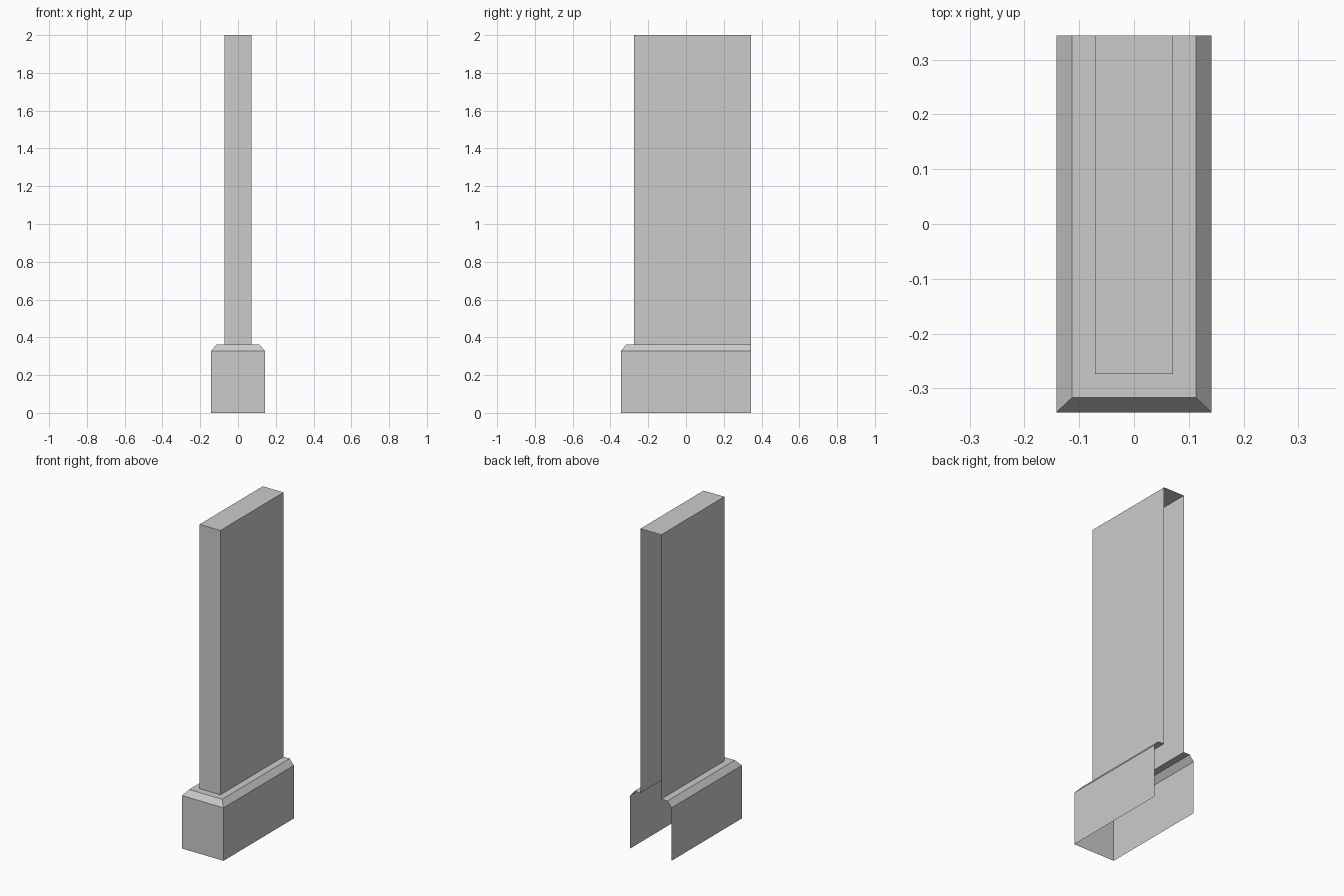
import bpy, bmesh

if "Cube" in bpy.data.objects:
    bpy.data.objects.remove(bpy.data.objects["Cube"])

BACK = 0.344  # open rear plane shared by every part


def u_shell(name, levels, cap=False):
    """Stack U-shaped outlines (half width, front y, z) into a shell open at the back."""
    bm = bmesh.new()
    rings = [[bm.verts.new(p) for p in ((-w, BACK, z), (-w, f, z), (w, f, z), (w, BACK, z))]
             for w, f, z in levels]
    for lo, hi in zip(rings, rings[1:]):
        for i in range(3):
            bm.faces.new((lo[i], lo[i + 1], hi[i + 1], hi[i]))
    if cap:
        bm.faces.new(rings[-1])
    mesh = bpy.data.meshes.new(name)
    bm.to_mesh(mesh)
    bm.free()
    obj = bpy.data.objects.new(name, mesh)
    bpy.context.collection.objects.link(obj)
    return obj


# Plinth: straight walls, chamfered rim, flat ledge in to the shaft
u_shell("plinth", [(0.142, -0.344, 0.0), (0.142, -0.344, 0.328),
                   (0.113, -0.317, 0.363), (0.071, -0.274, 0.363)])

# Shaft: tall slab with a closed top
u_shell("shaft", [(0.071, -0.274, 0.363), (0.071, -0.274, 2.0)], cap=True)
